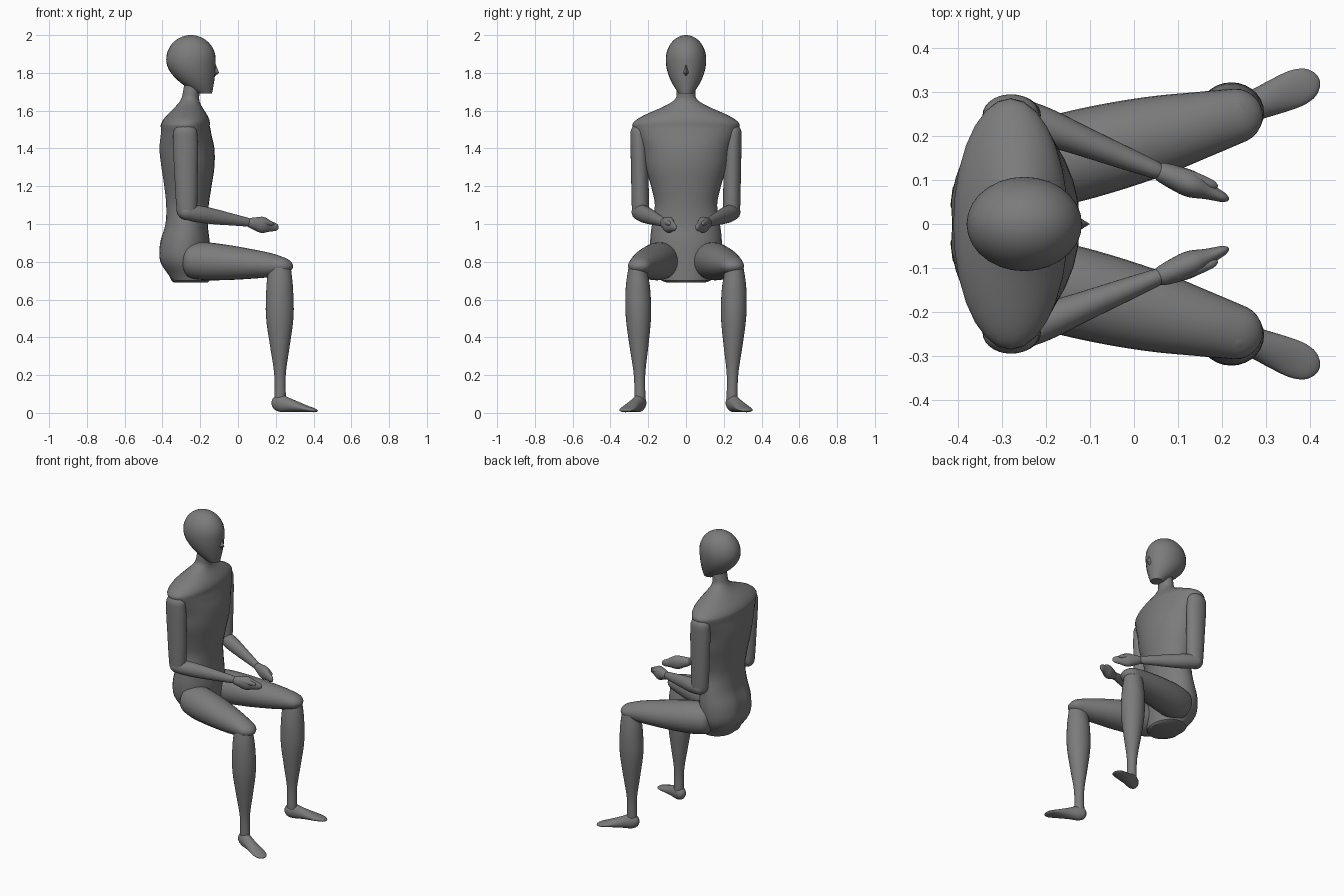
import bpy, bmesh
from math import sin, cos, pi, sqrt, exp, tau, radians
from mathutils import Vector

if "Cube" in bpy.data.objects:
    bpy.data.objects.remove(bpy.data.objects["Cube"], do_unlink=True)

grey = bpy.data.materials.new("matte grey")
grey.use_nodes = True
colour = (0.2, 0.2, 0.2, 1)
grey.diffuse_color = colour
grey.node_tree.nodes["Principled BSDF"].inputs["Base Color"].default_value = colour

SIDES = 28
SAMPLES = 32
UP = Vector((0, 0, 1))
FORWARD = Vector((1, 0, 0))
SIDEWAYS = Vector((0, 1, 0))


def finish(name, bm, mirrored=False):
    """Turn a bmesh into a smooth grey object, mirrored across the body if asked."""
    bmesh.ops.recalc_face_normals(bm, faces=bm.faces)
    mesh = bpy.data.meshes.new(name)
    bm.to_mesh(mesh)
    bm.free()
    mesh.materials.append(grey)
    obj = bpy.data.objects.new(name, mesh)
    bpy.context.collection.objects.link(obj)
    bpy.ops.object.select_all(action="DESELECT")
    obj.select_set(True)
    bpy.context.view_layer.objects.active = obj
    bpy.ops.object.shade_smooth_by_angle(angle=radians(40))
    if mirrored:
        mirror = obj.modifiers.new("other side", "MIRROR")
        mirror.use_axis = (False, True, False)
        mirror.use_mirror_merge = False


def sample(values, t):
    """Read evenly spaced values along a smooth curve, t from 0 to 1."""
    last = len(values) - 1
    i = min(int(t * last), last - 1)
    f = t * last - i
    a, b, c, d = (values[max(0, min(last, i + k))] for k in (-1, 0, 1, 2))
    return b + f / 2 * (c - a + f * (2 * a - 5 * b + 4 * c - d
                                     + f * (3 * (b - c) + d - a)))


def skin(name, rings, mirrored=False):
    """Join elliptical rings, each given as centre, side, depth and back groove."""
    bm = bmesh.new()
    loops = []
    for centre, side, depth, groove in rings:
        loop = []
        for k in range(SIDES):
            across, along = cos(tau * k / SIDES), sin(tau * k / SIDES)
            if along < 0:
                along *= 1 - groove * exp(-(across * side.length / 0.035) ** 2)
            loop.append(bm.verts.new(centre + side * across + depth * along))
        loops.append(loop)
    for low, high in zip(loops, loops[1:]):
        for k in range(SIDES):
            n = (k + 1) % SIDES
            bm.faces.new((low[k], low[n], high[n], high[k]))
    bm.faces.new(loops[0])
    bm.faces.new(loops[-1])
    finish(name, bm, mirrored)


def upright(z, back, front, width, groove=0):
    """A level ring between a back and a front position."""
    centre = Vector(((back + front) / 2, 0, z))
    return centre, SIDEWAYS * width, FORWARD * (front - back) / 2, groove


def limb(name, start, end, widths, depths, cap, ref=UP):
    """A mirrored pair of straight tapering limbs with rounded ends."""
    start, end = Vector(start), Vector(end)
    axis = (end - start).normalized()
    side = axis.cross(ref).normalized()
    depth = side.cross(axis)
    rings = []
    for k in range(SAMPLES + 1):
        t = (1 - cos(pi * k / SAMPLES)) / 2
        reach = min(t, 1 - t) * (end - start).length / cap
        taper = max(0.05, sqrt(1 - max(0, 1 - reach) ** 2))
        rings.append((start.lerp(end, t), side * sample(widths, t) * taper,
                      depth * sample(depths, t) * taper, 0))
    skin(name, rings, True)


# Torso: flat seat, grooved back, then shoulders easing into the neck
backs = (-.36, -.42, -.42, -.39, -.385, -.395, -.41, -.42, -.41)
fronts = (-.15, -.15, -.15, -.16, -.155, -.14, -.125, -.125, -.145)
widths = (.13, .18, .19, .18, .165, .185, .215, .235, .275)
rings = [upright(.69, -.34, -.16, .1)]
for k in range(SAMPLES + 1):
    t = k / SAMPLES
    z = .7 + .8 * t
    cleft = .05 + .12 * max(0, 1 - abs(z - .85) * 4)
    rings.append(upright(z, sample(backs, t), sample(fronts, t),
                         sample(widths, t), cleft))
for k in range(SAMPLES // 2 + 1):
    t = 2 * k / SAMPLES
    ease = (1 + cos(pi * t)) / 2
    middle, half = -.28 + .03 * t, .045 + .085 * ease
    rings.append(upright(1.52 + .16 * t, middle - half, middle + half,
                         .05 + .235 * ease))
rings.append(upright(1.76, -.28, -.2, .05))
skin("torso", rings)

# Head: tapering jaw below the temples, round dome above
rings = []
for k in range(SAMPLES // 2, 0, -1):
    s = (2 * k / SAMPLES) ** 2
    rings.append(upright(1.87 - .18 * sqrt(s), -.38 + .165 * s,
                         -.118 - .02 * s, .107 - .07 * s))
for k in range(SAMPLES // 2):
    a = pi * k / SAMPLES
    rings.append(upright(1.87 + .13 * sin(a), -.25 - .13 * cos(a),
                         -.25 + .132 * cos(a), .107 * cos(a)))
skin("head", rings)

# Nose
bm = bmesh.new()
for x, y, z in ((-.12, 0, 1.85), (-.1, 0, 1.8), (-.14, .025, 1.8),
                (-.14, -.025, 1.8), (-.14, 0, 1.77), (-.16, 0, 1.81)):
    bm.verts.new((x, y, z))
bmesh.ops.convex_hull(bm, input=bm.verts)
finish("nose", bm)

# Arms, bent at the elbow with the hands held in front
limb("upper_arms", (-.28, .25, 1.53), (-.27, .24, 1.02),
     (.045, .046, .046, .046, .045), (.062, .066, .062, .058, .052), .05, FORWARD)
limb("forearms", (-.31, .265, 1.07), (.08, .11, 1.005),
     (.036, .042, .034, .026, .018), (.04, .045, .04, .03, .022), .04)
limb("hands", (.045, .125, 1.01), (.215, .055, .98),
     (.02, .027, .03, .018, .01), (.022, .033, .043, .028, .018), .02)
limb("thumbs", (.08, .12, 1.02), (.19, .085, 1), (.012, .016, .01),
     (.012, .016, .01), .02)

# Legs, seated with the knees apart
limb("thighs", (-.29, .115, .81), (.29, .26, .775),
     (.09, .102, .1, .09, .072, .055), (.09, .1, .093, .08, .063, .035), .05)
limb("lower_legs", (.22, .258, .825), (.223, .243, .04),
     (.04, .064, .067, .05, .03, .03), (.055, .07, .073, .052, .03, .032),
     .04, FORWARD)
limb("feet", (.18, .23, .06), (.42, .33, .01),
     (.03, .035, .035, .04, .042, .03), (.035, .045, .035, .025, .015, .01), .03)
